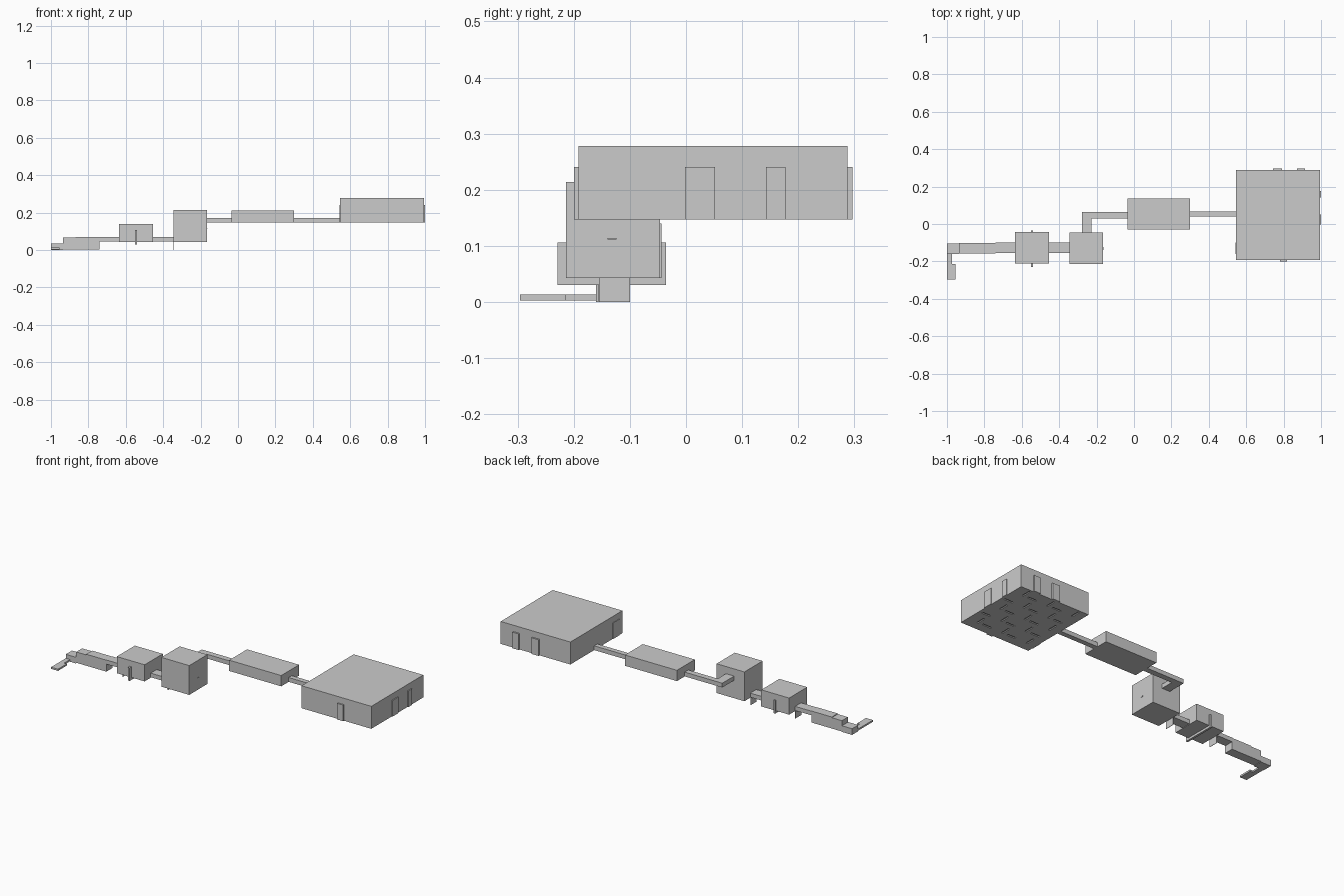
import bpy, bmesh


def add_boxes(bm, *boxes):
    # each box is (x0, x1, y0, y1, z0, z1)
    for x0, x1, y0, y1, z0, z1 in boxes:
        verts = bmesh.ops.create_cube(bm, size=1)["verts"]
        for v in verts:
            v.co = ((x0 + x1) / 2 + v.co.x * (x1 - x0),
                    (y0 + y1) / 2 + v.co.y * (y1 - y0),
                    (z0 + z1) / 2 + v.co.z * (z1 - z0))


def make(name, *boxes):
    mesh = bpy.data.meshes.new(name)
    bm = bmesh.new()
    add_boxes(bm, *boxes)
    bm.to_mesh(mesh)
    bm.free()
    ob = bpy.data.objects.new(name, mesh)
    bpy.context.collection.objects.link(ob)
    return ob


# Great hall with shallow floor channels seen from below
FLOOR = 0.147
hall = make("great_hall", (0.545, 0.995, -0.192, 0.288, FLOOR, 0.278))
channels = []
for i in range(5):
    for j in range(5):
        x = 0.60 + i * 0.082
        y = -0.135 + j * 0.09
        if (i + j) % 2:
            channels.append((x - 0.005, x + 0.05, y - 0.005, y + 0.005, FLOOR - 0.01, FLOOR + 0.005))
        else:
            channels.append((x - 0.005, x + 0.005, y - 0.005, y + 0.05, FLOOR - 0.01, FLOOR + 0.005))
cutter = make("floor_channel_cutter", *channels)
cutter.hide_render = True
cutter.hide_viewport = True
cut = hall.modifiers.new("floor_channels", "BOOLEAN")
cut.operation = "DIFFERENCE"
cut.solver = "EXACT"
cut.object = cutter

# Shallow doorways around the hall
DOOR = 0.241
make("hall_back_doors", (0.743, 0.791, 0.288, 0.297, FLOOR, DOOR),
     (0.872, 0.914, 0.288, 0.297, FLOOR, DOOR))
make("hall_front_door", (0.78, 0.818, -0.2, -0.192, FLOOR, DOOR))
make("hall_side_doors", (0.995, 1.0, -0.002, 0.052, FLOOR, DOOR),
     (0.995, 1.0, 0.143, 0.177, FLOOR, DOOR))
make("hall_left_door", (0.542, 0.545, -0.16, -0.1, FLOOR, DOOR))

# Upper corridors and middle room
make("hall_corridor", (0.30, 0.545, 0.039, 0.068, FLOOR, 0.172))
make("middle_room", (-0.036, 0.30, -0.03, 0.135, FLOOR, 0.21))
make("upper_corridor", (-0.278, -0.036, 0.03, 0.063, FLOOR, 0.172))
make("upper_corridor_bend", (-0.278, -0.226, -0.046, 0.03, FLOOR, 0.172))

# Tall room joining the lower and upper levels
make("tall_room", (-0.345, -0.165, -0.214, -0.046, 0.043, 0.214))
make("tall_room_slot", (-0.165, -0.162, -0.14, -0.124, 0.111, 0.114))

# Low room with a floor trench and end niches
make("low_room", (-0.635, -0.455, -0.211, -0.044, 0.043, 0.14))
make("low_room_trench", (-0.551, -0.539, -0.211, -0.044, 0.03, 0.043))
make("low_room_niches", (-0.551, -0.539, -0.229, -0.211, 0.03, 0.106),
     (-0.551, -0.539, -0.044, -0.036, 0.03, 0.106))

# Lower corridors
for name, x0, x1 in (("low_corridor_right", -0.455, -0.345), ("low_corridor_left", -0.74, -0.635)):
    make(name, (x0, x1, -0.155, -0.1, 0.046, 0.07))

# Thin step walls hanging to the ground
for name, x in (("step_wall_right", -0.346), ("step_wall_left", -0.636)):
    make(name, (x - 0.001, x + 0.001, -0.155, -0.1, 0.0, 0.046))

# Entrance hall and narrow entry passage
make("entrance_hall", (-0.87, -0.74, -0.157, -0.102, 0.003, 0.07),
     (-0.935, -0.87, -0.157, -0.102, 0.003, 0.066))
make("entry_step", (-1.0, -0.935, -0.16, -0.103, 0.0, 0.036))
make("entry_passage", (-1.0, -0.972, -0.215, -0.16, 0.003, 0.013))
make("entry_landing", (-1.0, -0.955, -0.296, -0.215, 0.003, 0.013))
